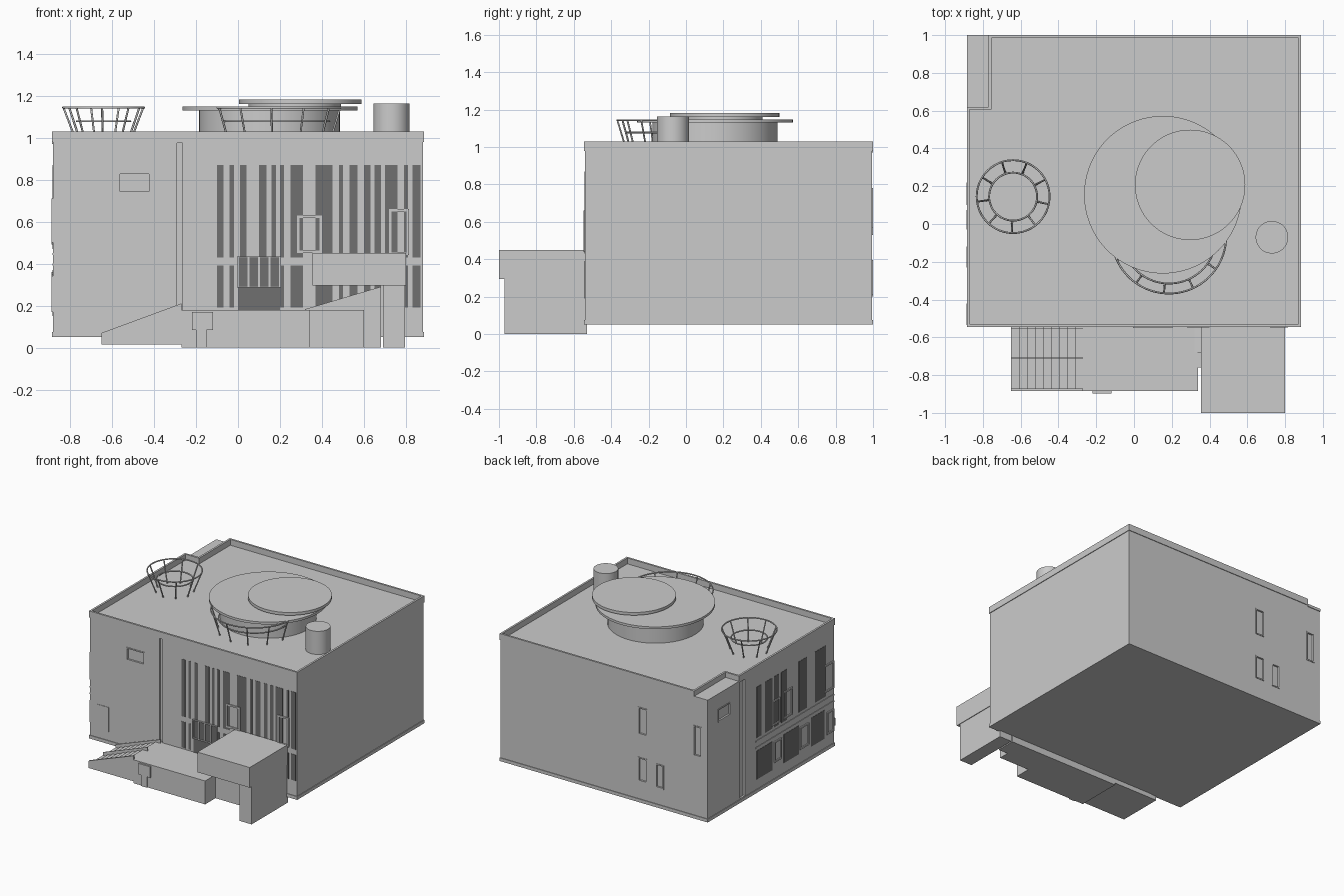
import bpy, bmesh, math
from mathutils import Vector

if "Cube" in bpy.data.objects:
    bpy.data.objects.remove(bpy.data.objects["Cube"])

glass = bpy.data.materials.new("dark_glass")
glass.diffuse_color = (0.16, 0.16, 0.16, 1)
glass.use_nodes = True
glass.node_tree.nodes["Principled BSDF"].inputs["Base Color"].default_value = glass.diffuse_color


def finish(name, bm, mat=None, smooth=False):
    bmesh.ops.recalc_face_normals(bm, faces=bm.faces)
    me = bpy.data.meshes.new(name)
    bm.to_mesh(me)
    bm.free()
    ob = bpy.data.objects.new(name, me)
    bpy.context.collection.objects.link(ob)
    if mat:
        me.materials.append(mat)
    if smooth:
        bpy.ops.object.select_all(action='DESELECT')
        ob.select_set(True)
        bpy.context.view_layer.objects.active = ob
        bpy.ops.object.shade_smooth_by_angle(angle=math.radians(35))
    return ob


def boxes(name, items, mat=None):
    """Join boxes given as (x0, x1, y0, y1, z0, z1)."""
    bm = bmesh.new()
    for x0, x1, y0, y1, z0, z1 in items:
        vs = bmesh.ops.create_cube(bm, size=1)["verts"]
        for v in vs:
            v.co = Vector(((x0 + x1) / 2 + v.co.x * (x1 - x0),
                           (y0 + y1) / 2 + v.co.y * (y1 - y0),
                           (z0 + z1) / 2 + v.co.z * (z1 - z0)))
    return finish(name, bm, mat)


def profile(name, pts, y0, y1):
    """Extrude an xz outline along y."""
    bm = bmesh.new()
    f = bm.faces.new([bm.verts.new((x, y0, z)) for x, z in pts])
    ext = bmesh.ops.extrude_face_region(bm, geom=[f])["geom"]
    for v in ext:
        if isinstance(v, bmesh.types.BMVert):
            v.co.y = y1
    return finish(name, bm)


def disc(name, x, y, r, z0, z1, n=64):
    bm = bmesh.new()
    vs = bmesh.ops.create_cone(bm, cap_ends=True, segments=n, radius1=r, radius2=r,
                               depth=z1 - z0)["verts"]
    bmesh.ops.translate(bm, verts=vs, vec=(x, y, (z0 + z1) / 2))
    return finish(name, bm, smooth=True)


def rods(name, paths, r=0.005):
    cu = bpy.data.curves.new(name, 'CURVE')
    cu.dimensions = '3D'
    cu.bevel_depth = r
    cu.bevel_resolution = 1
    cu.use_fill_caps = True
    for pts, closed in paths:
        sp = cu.splines.new('POLY')
        sp.points.add(len(pts) - 1)
        for p, c in zip(sp.points, pts):
            p.co = (*c, 1)
        sp.use_cyclic_u = closed
    ob = bpy.data.objects.new(name, cu)
    bpy.context.collection.objects.link(ob)


def on_wall(side, a0, a1, z0, z1, d0, d1):
    """Box on a wall; a = position along the wall, d = outward offset."""
    if side == "front":
        return (a0, a1, -0.54 - d1, -0.54 - d0, z0, z1)
    if side == "back":
        return (a0, a1, 0.995 + d0, 0.995 + d1, z0, z1)
    return (-0.88 - d1, -0.88 - d0, a0, a1, z0, z1)


def frame(side, a0, a1, z0, z1, w=0.012, d=0.008):
    return [on_wall(side, a0, a0 + w, z0, z1, -0.01, d),
            on_wall(side, a1 - w, a1, z0, z1, -0.01, d),
            on_wall(side, a0 + w, a1 - w, z0, z0 + w, -0.01, d),
            on_wall(side, a0 + w, a1 - w, z1 - w, z1, -0.01, d)]


# main block with recessed windows and vertical grooves
ROOF = 0.985
body = boxes("main_block", [(-0.88, 0.88, -0.54, 0.995, 0.05, ROOF)])
holes = [("front", -0.57, -0.415, 0.735, 0.835), ("front", -0.29, -0.265, 0.18, 0.975),
         ("back", -0.37, -0.29, 0.57, 0.78), ("back", -0.83, -0.76, 0.53, 0.765),
         ("back", -0.37, -0.29, 0.21, 0.395), ("back", -0.51, -0.44, 0.20, 0.385),
         ("left", 0.72, 0.87, 0.77, 0.87), ("left", 0.54, 0.60, 0.08, 0.975)]
cutter = boxes("window_cutter", [on_wall(*h, -0.015, 0.05) for h in holes])
cutter.hide_render = True
cutter.hide_viewport = True
cutter.display_type = 'WIRE'
mod = body.modifiers.new("windows", 'BOOLEAN')
mod.object = cutter
mod.operation = 'DIFFERENCE'
mod.solver = 'EXACT'
boxes("plinth", [(-0.885, 0.885, -0.545, 1.0, 0.05, 0.075)])
rims = []
for h in holes:
    if h[2] - h[1] > 0.065:
        rims += frame(*h, w=0.009, d=0.004)
boxes("recessed_window_rims", rims)

# parapet stepping around the lower rear corner
outer = [(-0.885, -0.545), (0.885, -0.545), (0.885, 1), (-0.77, 1), (-0.77, 0.62), (-0.885, 0.62)]
inner = [(-0.87, -0.53), (0.87, -0.53), (0.87, 0.985), (-0.755, 0.985), (-0.755, 0.605), (-0.87, 0.605)]
bm = bmesh.new()
rings = [[bm.verts.new((x, y, z)) for x, y in loop]
         for loop, z in ((outer, 0.98), (outer, 1.03), (inner, 1.03), (inner, 0.98))]
for k in range(4):
    a, b = rings[k], rings[(k + 1) % 4]
    for i in range(6):
        j = (i + 1) % 6
        bm.faces.new((a[i], a[j], b[j], b[i]))
finish("parapet", bm)
boxes("corner_roof_lip", [(-0.885, -0.77, 0.62, 1.0, 0.97, 0.99)])

# window strips on the front: tall upper row, short lower row
strips = [(-0.10, .03), (-0.04, .02), (0.01, .03), (0.10, .035), (0.16, .02), (0.20, .02),
          (0.25, .06), (0.37, .08), (0.48, .02), (0.53, .04), (0.60, .03), (0.65, .03),
          (0.70, .06), (0.79, .02), (0.83, .04)]
panes = [on_wall("front", x, x + w, 0.43, 0.87, -0.01, 0.002) for x, w in strips]
panes += [on_wall("front", x, x + w, 0.19, 0.39, -0.01, 0.002) for x, w in strips
          if not -0.03 < x < 0.2]
boxes("front_window_strips", panes, glass)

# window strips on the left side
upper = [(0.34, .06), (0.21, .09), (0.13, .06), (0.03, .07), (-0.21, .10), (-0.44, .13)]
lower = [(0.21, .19), (-0.11, .18), (-0.42, .16)]
boxes("left_window_strips",
      [on_wall("left", y, y + w, 0.47, 0.86, -0.01, 0.002) for y, w in upper] +
      [on_wall("left", y, y + w, 0.15, 0.37, -0.01, 0.002) for y, w in lower], glass)
boxes("left_ledge", [on_wall("left", -0.54, 0.41, z, z + 0.01, -0.01, 0.004) for z in (0.39, 0.44)])

# projecting window frames
fr = []
for a in [("left", 0.12, 0.22, 0.49, 0.68), ("left", -0.03, 0.075, 0.49, 0.70),
          ("left", -0.535, -0.42, 0.50, 0.71), ("left", 0.10, 0.19, 0.20, 0.36),
          ("left", -0.23, -0.12, 0.18, 0.35), ("left", -0.535, -0.45, 0.17, 0.34),
          ("front", 0.28, 0.40, 0.45, 0.63), ("front", 0.72, 0.815, 0.44, 0.66)]:
    fr += frame(*a)
boxes("projecting_window_frames", fr)
boxes("front_wall_panel", [on_wall("front", -0.82, -0.72, 0.14, 0.33, -0.01, 0.003)])

# entrance doors with glazing bars
boxes("entrance_doors", [on_wall("front", 0.0, 0.2, 0.18, 0.43, -0.01, 0.003)], glass)
boxes("door_bars", [on_wall("front", x - 0.004, x + 0.004, 0.29, 0.43, -0.01, 0.01)
                    for x in (0.0, 0.05, 0.1, 0.15, 0.2)] +
      [on_wall("front", -0.004, 0.204, z - 0.004, z + 0.004, -0.01, 0.011) for z in (0.29, 0.43)])

# entrance terrace, bracket, side landing and ramp
boxes("terrace", [(-0.27, 0.34, -0.885, -0.53, 0.0, 0.18)])
boxes("terrace_bracket", [(-0.22, -0.12, -0.897, -0.88, 0.085, 0.17),
                          (-0.20, -0.15, -0.893, -0.88, 0.0, 0.085)])
boxes("side_landing", [(0.33, 0.60, -0.76, -0.53, 0.0, 0.179)])
profile("side_ramp", [(0.32, 0.0), (0.68, 0.0), (0.68, 0.29), (0.32, 0.183)], -0.68, -0.53)

# side stair: stepped flight with sloped walls
N = 9
steps = [(-0.65, 0.015)]
for i in range(N):
    x = -0.65 + 0.38 * i / N
    z = 0.03 + 0.15 * (i + 1) / N
    steps += [(x, z), (x + 0.38 / N, z)]
steps.append((-0.27, 0.015))
profile("stair_flight", steps, -0.872, -0.53)
slope = [(-0.65, 0.015), (-0.27, 0.015), (-0.27, 0.21), (-0.65, 0.07)]
profile("stair_outer_wall", slope, -0.885, -0.87)
for k, y in enumerate((-0.712, -0.557)):
    profile("stair_rail_%d" % k, slope, y, y + 0.005)

# entrance canopy and its supporting wall
boxes("canopy", [(0.355, 0.80, -1.0, -0.53, 0.295, 0.45)])
boxes("canopy_wall", [(0.69, 0.795, -0.97, -0.53, 0.0, 0.30)])

# roof drum, overlapping discs and chimney
disc("roof_drum", 0.15, 0.155, 0.335, ROOF - 0.01, 1.135)
disc("large_roof_disc", 0.153, 0.155, 0.417, 1.13, 1.148, 96)
disc("disc_spacer", 0.27, 0.19, 0.22, 1.14, 1.165)
disc("small_roof_disc", 0.297, 0.207, 0.292, 1.16, 1.182, 96)
disc("chimney", 0.73, -0.07, 0.086, ROOF - 0.01, 1.163, 48)


def cage(name, cx, cy, r_top, r_low, angles, a0, a1):
    """Flared basket: two hoops plus leaning struts."""
    def pt(r, a, z):
        return (cx + r * math.cos(math.radians(a)), cy + r * math.sin(math.radians(a)), z)
    full = a1 - a0 >= 360
    n = 48
    arc = [a0 + (a1 - a0) * i / n for i in range(n if full else n + 1)]
    paths = [([pt(r_top, a, 1.143) for a in arc], full),
             ([pt(r_low, a, 1.078) for a in arc], full)]
    for a in angles:
        paths.append(([pt(r_top, a, 1.143), pt(r_low + 0.005, a, ROOF)], False))
    rods(name, paths)


cage("small_roof_cage", -0.64, 0.145, 0.193, 0.127, [28 + 40 * i for i in range(9)], 0, 360)
cage("large_roof_cage", 0.185, -0.065, 0.303, 0.25, [205, 235, 265, 295, 325, 355], 180, 370)
